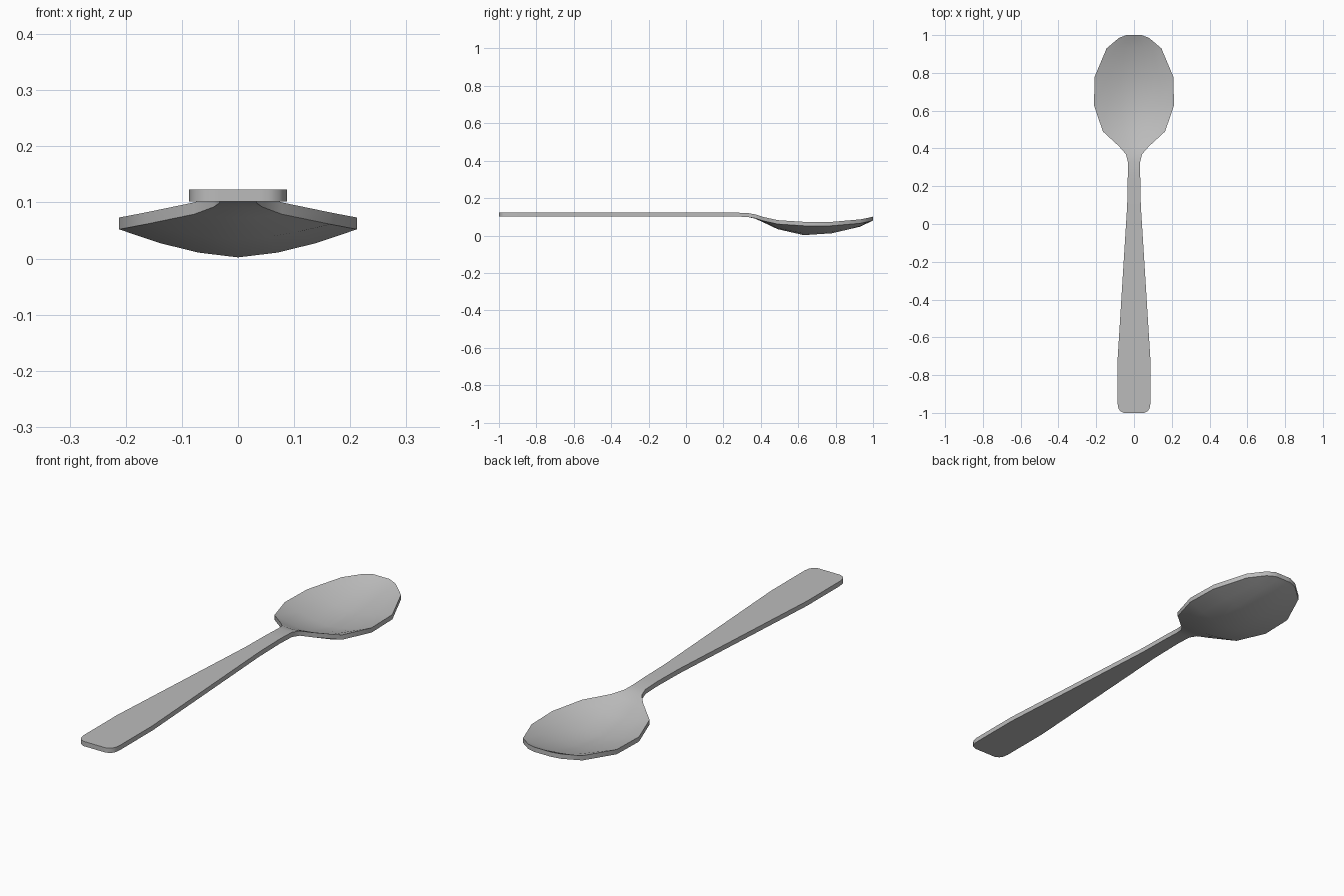
import bpy
import bmesh
import math

cube = bpy.data.objects.get("Cube")
if cube:
    bpy.data.objects.remove(cube, do_unlink=True)

THICKNESS = 0.021

# Stations along the length: y, half width, rim height, bowl depth
STATIONS = [
    (-1.0, 0.055, 0.123, 0), (-0.99, 0.074, 0.123, 0),
    (-0.975, 0.083, 0.123, 0), (-0.95, 0.087, 0.123, 0),
    (-0.72, 0.087, 0.123, 0), (0.1, 0.036, 0.123, 0),
    (0.25, 0.033, 0.123, 0), (0.33, 0.033, 0.12, 0),
    (0.37, 0.043, 0.113, 0.002), (0.41, 0.078, 0.1, 0.007),
    (0.49, 0.165, 0.082, 0.027), (0.63, 0.212, 0.073, 0.05),
    (0.78, 0.208, 0.073, 0.04), (0.93, 0.145, 0.086, 0.018),
    (0.985, 0.08, 0.097, 0.003), (1.0, 0.04, 0.101, 0),
]
COLUMNS = [-1, -0.65, -0.33, 0, 0.33, 0.65, 1]

# Steel
steel = bpy.data.materials.new("steel grey")
steel.use_nodes = True
grey = (0.5, 0.5, 0.5, 1)
steel.diffuse_color = grey
steel.node_tree.nodes["Principled BSDF"].inputs["Base Color"].default_value = grey

# Spoon: a dished sheet, given a straight-sided thickness
bm = bmesh.new()
rows = []
for y, half, rim, depth in STATIONS:
    rows.append([bm.verts.new((t * half, y, rim - depth * (1 - abs(t) ** 1.6)))
                 for t in COLUMNS])
for near, far in zip(rows, rows[1:]):
    for i in range(len(COLUMNS) - 1):
        bm.faces.new((near[i], near[i + 1], far[i + 1], far[i]))

underside = bmesh.ops.duplicate(bm, geom=bm.verts[:] + bm.edges[:] + bm.faces[:])
low_verts = [g for g in underside["geom"] if isinstance(g, bmesh.types.BMVert)]
low_faces = [g for g in underside["geom"] if isinstance(g, bmesh.types.BMFace)]
bmesh.ops.translate(bm, verts=low_verts, vec=(0, 0, -THICKNESS))
bmesh.ops.reverse_faces(bm, faces=low_faces)
bmesh.ops.bridge_loops(bm, edges=[e for e in bm.edges if e.is_boundary])
bmesh.ops.recalc_face_normals(bm, faces=bm.faces[:])

mesh = bpy.data.meshes.new("spoon")
bm.to_mesh(mesh)
bm.free()
mesh.materials.append(steel)
spoon = bpy.data.objects.new("spoon", mesh)
bpy.context.collection.objects.link(spoon)

# Smooth faces with a crisp rim
bpy.ops.object.select_all(action="DESELECT")
spoon.select_set(True)
bpy.context.view_layer.objects.active = spoon
bpy.ops.object.shade_smooth_by_angle(angle=math.radians(35))
